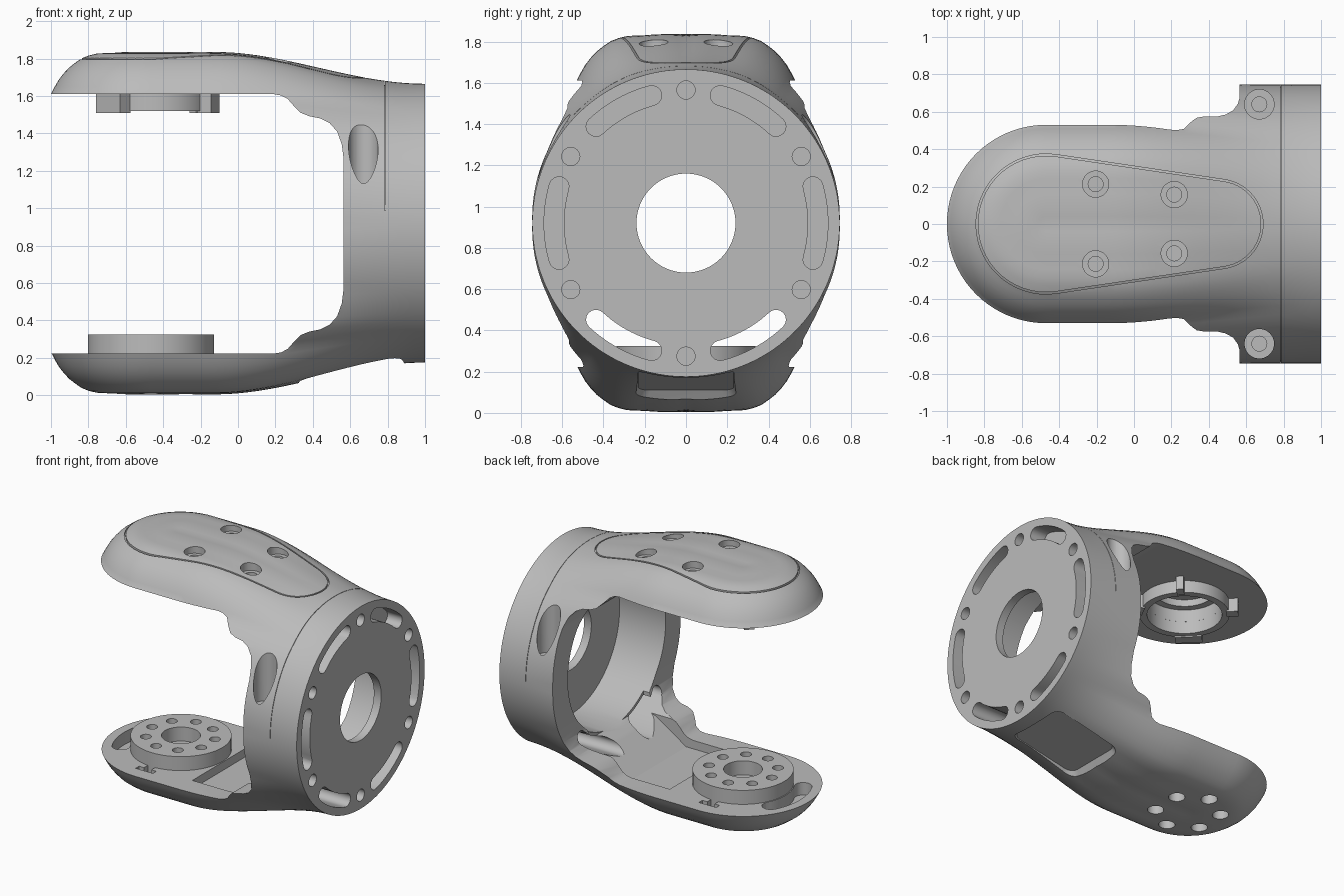
import bpy, bmesh
from math import pi, sin, cos, atan2, hypot, radians, acos
from mathutils import Matrix, Vector

if "Cube" in bpy.data.objects:
    bpy.data.objects.remove(bpy.data.objects["Cube"])

grey = bpy.data.materials.new("cast_grey")
grey.use_nodes = True
grey.diffuse_color = (0.5, 0.5, 0.5, 1)
grey.node_tree.nodes["Principled BSDF"].inputs["Base Color"].default_value = (0.5, 0.5, 0.5, 1)

AXIS_Z = 0.92    # height of the barrel axis
BARREL = 0.745   # barrel radius
NOSE = -0.47     # centre of the rounded arm ends
HUB = -0.465     # centre of the drive flange
RING = -0.44     # centre of the bearing ring


def make(name, bm):
    bmesh.ops.recalc_face_normals(bm, faces=bm.faces)
    mesh = bpy.data.meshes.new(name)
    bm.to_mesh(mesh)
    bm.free()
    obj = bpy.data.objects.new(name, mesh)
    bpy.context.collection.objects.link(obj)
    mesh.materials.append(grey)
    return obj


def prism(name, pts, place, a, b):
    """Extrude a 2D outline; place(u, v, w) maps it into space."""
    bm = bmesh.new()
    lo = [bm.verts.new(place(u, v, a)) for u, v in pts]
    hi = [bm.verts.new(place(u, v, b)) for u, v in pts]
    bm.faces.new(lo)
    bm.faces.new(hi)
    for i in range(len(pts)):
        j = (i + 1) % len(pts)
        bm.faces.new((lo[i], lo[j], hi[j], hi[i]))
    return make(name, bm)


def along_x(u, v, w): return (w, u, AXIS_Z + v)
def along_y(u, v, w): return (u, w, AXIS_Z + v)
def along_z(u, v, w): return (u, v, w)


def label_taper(u, v, w):
    """Sloped floor with flared walls for the label recess."""
    k = 1 + 2.5 * (.1 - w)
    x = .605 + (u - .605) * k
    return (x, v * k, w + .2 * (x - .3))


def circle(u, v, r, n=40):
    return [(u + r * cos(2 * pi * i / n), v + r * sin(2 * pi * i / n)) for i in range(n)]


def arc_slot(r, half, a0, a1):
    """Curved slot outline with round ends."""
    def p(rad, a): return (rad * cos(a), rad * sin(a))
    steps = [a0 + (a1 - a0) * i / 12 for i in range(13)]
    pts = [p(r + half, a) for a in steps]
    for end, flip in ((a1, 0), (a0, pi)):
        cu, cv = p(r, end)
        for i in range(1, 8):
            t = end + flip + pi * i / 8
            pts.append((cu + half * cos(t), cv + half * sin(t)))
        if flip == 0:
            pts += [p(r - half, a) for a in reversed(steps)]
    return pts


def cut(obj, cutter):
    mod = obj.modifiers.new("cut", "BOOLEAN")
    mod.operation, mod.solver, mod.object = "DIFFERENCE", "EXACT", cutter
    bpy.context.view_layer.objects.active = obj
    bpy.ops.object.modifier_apply(modifier=mod.name)
    bpy.data.objects.remove(cutter)


# Arm cross-section, measured from the barrel axis, blended to a circle along x
ARM = [(0, .91), (.2, .91), (.3, .905), (.36, .885), (.43, .835), (.48, .78),
       (.53, .69), (.63, .58), (.69, .37), (BARREL, 0)]
POLAR = [(atan2(y, z), hypot(y, z)) for y, z in ARM]


def radius(theta, x):
    t = min(max((x + 0.12) / 1.12, 0), 1)
    s = t * t * (3 - 2 * t)
    theta = min(theta, pi - theta)
    arm = BARREL
    for (a, ra), (b, rb) in zip(POLAR, POLAR[1:]):
        if a <= theta <= b:
            arm = ra + (rb - ra) * (theta - a) / (b - a)
            break
    return arm + (BARREL - arm) * s


def surface_z(x, y):
    """Height of the upper skin at a point."""
    d = abs(y) if x > NOSE else hypot(x - NOSE, y)
    z = 0.9
    for _ in range(8):
        th = atan2(d, z)
        z = radius(th, x) * cos(th)
    return AXIS_Z + z


# Fork body: section swept along one side, round the nose and back
N = 72
xs = [1 + (NOSE - 1) * i / 28 for i in range(29)]
path = [(x, 0) for x in xs]
path += [(NOSE, pi * i / 40) for i in range(1, 40)]
path += [(x, pi) for x in reversed(xs)]
bm = bmesh.new()
grid = []
for x, turn in path:
    row = []
    for i in range(N + 1):
        th = pi * i / N
        r = radius(th, x)
        d = max(r * sin(th), 0) if 0 < i < N else 0
        row.append(bm.verts.new((x - d * sin(turn), d * cos(turn), AXIS_Z + r * cos(th))))
    grid.append(row)
for p, q in zip(grid, grid[1:]):
    for i in range(N):
        bm.faces.new((p[i], p[i + 1], q[i + 1], q[i]))
bmesh.ops.remove_doubles(bm, verts=bm.verts, dist=1e-5)
bmesh.ops.dissolve_degenerate(bm, edges=bm.edges, dist=1e-6)
bmesh.ops.edgeloop_fill(bm, edges=[e for e in bm.edges if e.is_boundary])
body = make("fork_body", bm)

# Throat between the arms
half = [(-1.5, .69), (.19, .69), (.23, .683), (.265, .665), (.3, .625), (.335, .59),
        (.38, .572), (.44, .56), (.49, .535), (.53, .49), (.555, .42), (.565, .34)]
cut(body, prism("throat", half + [(x, -z - .008) for x, z in reversed(half)], along_y, -1.2, 1.2))

# Barrel cavity, centre bore and end-face slots and dimples
cut(body, prism("cavity", circle(0, 0, .57, 72), along_x, .5, .94))
cut(body, prism("bore", circle(0, 0, .24, 64), along_x, .5, 1.2))
for mid, spread, depth in ((0, 16, .88), (180, 16, .88), (61, 14, .88), (119, 14, .88),
                           (-61, 14, .32), (-119, 14, .32)):
    slot = arc_slot(.64, .048, radians(mid - spread), radians(mid + spread))
    cut(body, prism("slot", slot, along_x, depth, 1.1))
for a in range(30, 390, 60):
    u, v = .645 * cos(radians(a)), .645 * sin(radians(a))
    cut(body, prism("dimple", circle(u, v, .044, 24), along_x, .92, 1.1))

# Screw wells in the barrel flanks
for y in (-.64, .64):
    cut(body, prism("well", circle(.67, y, .079), along_z, 1.09, 2))
    cut(body, prism("well_seat", circle(.67, y, .04, 24), along_z, 1.06, 2))

# Fine seam round the upper half of the barrel
seam = [(rr * cos(pi * i / 48), rr * sin(pi * i / 48))
        for rr, order in ((.8, range(49)), (.738, range(48, -1, -1))) for i in order]
cut(body, prism("seam", seam, along_x, .783, .786))

# Cover outline groove on the upper arm
tilt = acos((.375 - .24) / .92)


def cover(inset):
    pts = []
    for cx, r, a0, a1 in ((.45, .24, -tilt, tilt), (NOSE, .375, tilt, 2 * pi - tilt)):
        for i in range(29):
            a = a0 + (a1 - a0) * i / 28
            pts.append((cx + (r - inset) * cos(a), (r - inset) * sin(a)))
    return pts


bm = bmesh.new()
loops = []
for inset, dz in ((0, -.015), (0, .06), (.01, .06), (.01, -.015)):
    loops.append([bm.verts.new((x, y, surface_z(x, y) + dz)) for x, y in cover(inset)])
for k in range(4):
    p, q = loops[k], loops[(k + 1) % 4]
    for i in range(len(p)):
        j = (i + 1) % len(p)
        bm.faces.new((p[i], p[j], q[j], q[i]))
cut(body, make("cover_groove", bm))

# Countersunk screws in the cover
for x, y in ((-.205, .213), (-.205, -.213), (.215, .157), (.215, -.157)):
    top = surface_z(x, y)
    cut(body, prism("counterbore", circle(x, y, .07), along_z, top - .045, 2))
    cut(body, prism("screw_socket", circle(x, y, .04, 24), along_z, top - .08, 2))

# Recess in the underside of the upper arm
cut(body, prism("bearing_recess", circle(RING, 0, .25, 48), along_z, 1.4, 1.7))
cut(body, prism("bearing_step", circle(RING, 0, .2, 48), along_z, 1.4, 1.75))

# Shallow tray and pockets in the lower arm
tray = [(-.12, -.76), (.25, -.76), (.5, -.6), (.6, -.56), (.6, -.4), (-.12, -.4)]
cut(body, prism("tray", tray, along_y, -.36, .36))
nose_slot = [(NOSE + u, v) for u, v in arc_slot(.4, .06, radians(152), radians(208))]
cut(body, prism("nose_pocket", nose_slot, along_z, .13, .5))
for s in (-1, 1):
    notch = [(NOSE + x, s * y) for x, y in ((-.03, .3), (.03, .3), (.03, .38), (.07, .38),
                                            (.07, .42), (-.07, .42), (-.07, .38), (-.03, .38))]
    cut(body, prism("notch", notch, along_z, .17, .5))

# Underside access holes and shallow label recess
for i in range(6):
    a = pi * i / 3 + pi / 6
    cut(body, prism("access_hole", circle(NOSE + .22 * cos(a), .22 * sin(a), .055, 28),
                    along_z, -.2, .09))
panel = []
for sx, sy, a0 in ((.8, .17, 0), (.41, .17, 90), (.41, -.17, 180), (.8, -.17, 270)):
    for i in range(7):
        a = radians(a0 + 15 * i)
        panel.append((sx + .06 * cos(a), sy + .06 * sin(a)))
cut(body, prism("label_recess", panel, label_taper, -.1, .1))

# Drive flange on the lower arm
flange = prism("drive_flange", circle(HUB, 0, .338, 72), along_z, .1, .325)
cut(flange, prism("flange_bore", circle(HUB, 0, .13, 48), along_z, .16, .6))
for i in range(9):
    a = 2 * pi * i / 9 + .35
    cut(flange, prism("bolt_hole", circle(HUB + .235 * cos(a), .235 * sin(a), .037, 24),
                      along_z, .22, .6))

# Bearing ring and its clips under the upper arm
ring = prism("bearing_ring", circle(RING, 0, .3, 64), along_z, 1.52, 1.63)
cut(ring, prism("ring_bore", circle(RING, 0, .25, 64), along_z, 1.4, 1.8))
parts = [body, flange, ring]
for turn, width in ((45, .025), (135, .035), (225, .09), (332, .05)):
    clip = prism("ring_clip", [(.28, -width), (.36, -width), (.36, width), (.28, width)],
                 along_z, 1.51, 1.63)
    clip.data.transform(Matrix.Translation(Vector((RING, 0, 0)))
                        @ Matrix.Rotation(radians(turn), 4, "Z"))
    parts.append(clip)

for obj in parts:
    bpy.ops.object.select_all(action="DESELECT")
    obj.select_set(True)
    bpy.context.view_layer.objects.active = obj
    bpy.ops.object.shade_smooth_by_angle(angle=radians(30))
